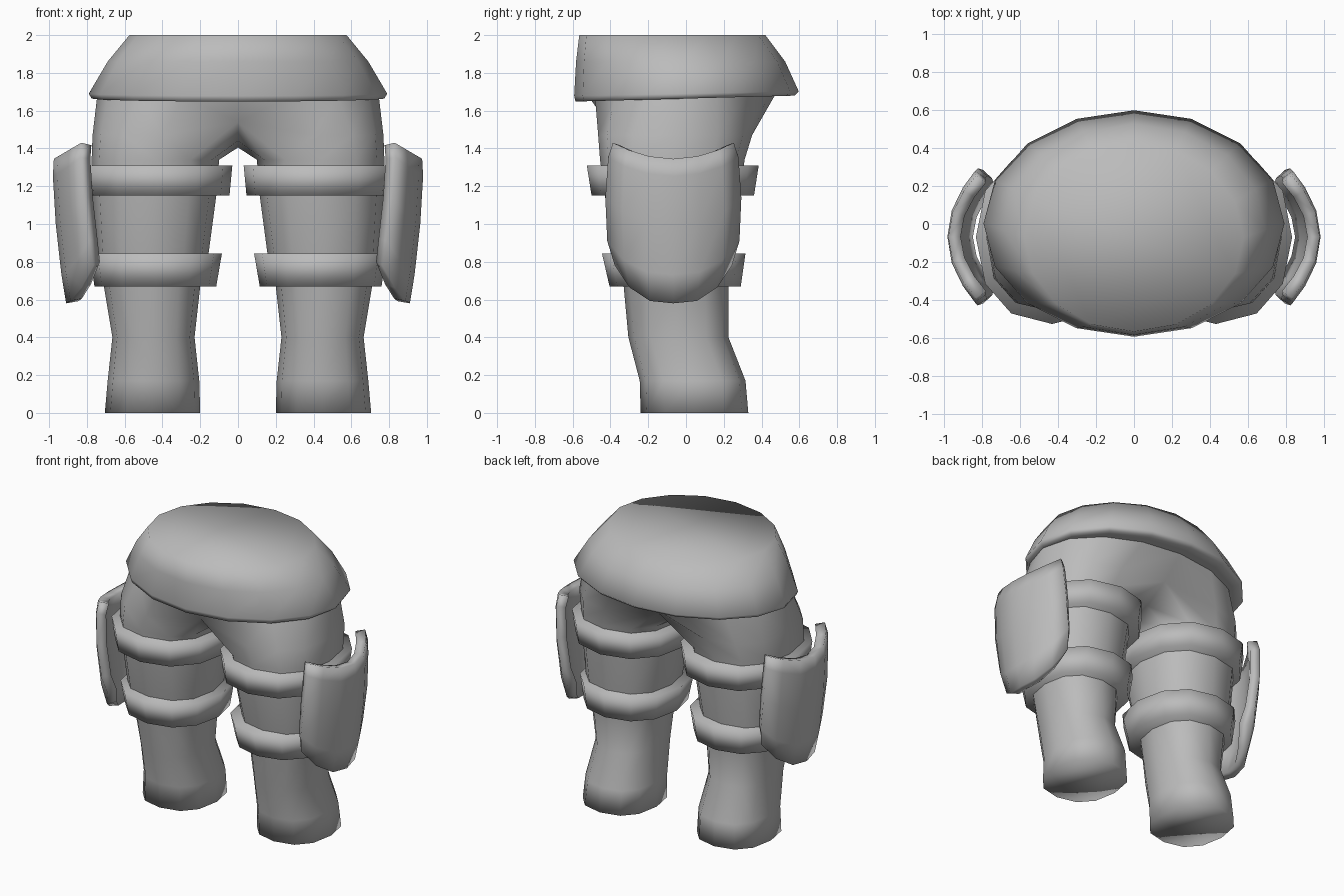
import bpy, bmesh, math

cube = bpy.data.objects.get("Cube")
if cube:
    bpy.data.objects.remove(cube, do_unlink=True)

grey = bpy.data.materials.new("plain_grey")
grey.use_nodes = True
grey.diffuse_color = (0.5, 0.5, 0.5, 1)
grey.node_tree.nodes["Principled BSDF"].inputs["Base Color"].default_value = (0.5, 0.5, 0.5, 1)


def finish(name, bm, mirrored=False, thickness=0):
    """Turn a bmesh into a smooth object with optional modifiers."""
    mesh = bpy.data.meshes.new(name)
    if not thickness:
        bmesh.ops.recalc_face_normals(bm, faces=bm.faces)
    for face in bm.faces:
        face.smooth = True
    bm.to_mesh(mesh)
    bm.free()
    mesh.materials.append(grey)
    obj = bpy.data.objects.new(name, mesh)
    bpy.context.collection.objects.link(obj)
    if thickness:
        solid = obj.modifiers.new("thickness", 'SOLIDIFY')
        solid.thickness = thickness
        solid.offset = -1
    if mirrored:
        obj.modifiers.new("mirror", 'MIRROR')
    return obj


def oval(bm, x0, x1, y0, y1, z, sides, power=1.0, tilt=0.0):
    """Oval ring of vertices; index 0 lies on the -x side, then runs over the front."""
    ring = []
    for i in range(sides):
        a = 2 * math.pi * i / sides
        c, s = (math.copysign(abs(v) ** power, v) for v in (math.cos(a), math.sin(a)))
        x = (x0 + x1) / 2 - c * (x1 - x0) / 2
        y = (y0 + y1) / 2 - s * (y1 - y0) / 2
        ring.append(bm.verts.new((x, y, z + tilt * y)))
    return ring


def bridge(bm, low, high, closed=True):
    n = len(low)
    for i in range(n if closed else n - 1):
        j = (i + 1) % n
        bm.faces.new((low[i], low[j], high[j], high[i]))


def loft(bm, rings):
    for low, high in zip(rings, rings[1:]):
        bridge(bm, low, high)


# Torso: wide tapered oval with a thin turned-in lower lip
bm = bmesh.new()
torso = [(0.74, -0.55, 0.52, 1.665, 0.027), (0.775, -0.585, 0.575, 1.664, 0.027),
         (0.79, -0.592, 0.597, 1.69, 0.02), (0.69, -0.582, 0.525, 1.86, 0),
         (0.575, -0.565, 0.42, 2.0, 0)]
rings = [oval(bm, -w, w, y0, y1, z, 16, 1, t) for w, y0, y1, z, t in torso]
loft(bm, rings)
bm.faces.new(rings[0])
bm.faces.new(rings[-1])
finish("torso", bm)

# Legs: lofted from the sole up to the thigh
SIDES = 12
bm = bmesh.new()
leg = [(0.2, 0.705, -0.24, 0.33, 0), (0.205, 0.69, -0.245, 0.315, 0.17),
       (0.23, 0.665, -0.305, 0.225, 0.4), (0.2, 0.71, -0.33, 0.225, 0.67),
       (0.155, 0.75, -0.37, 0.25, 0.85), (0.115, 0.77, -0.43, 0.29, 1.15),
       (0.1, 0.775, -0.455, 0.31, 1.34)]
rings = [oval(bm, *row, SIDES, 0.85) for row in leg]
loft(bm, rings)
bm.faces.new(rings[0])

# Hips: inner vertices meet on the centre line as an arch, outer ones rise to the waist
hips = oval(bm, 0.03, 0.77, -0.465, 0.35, 1.47, SIDES, 0.85)
arch = {0: (-0.06, 1.405), 1: (-0.26, 1.44), 2: (-0.42, 1.54),
        11: (0.13, 1.44), 10: (0.31, 1.54)}
for i, (y, z) in arch.items():
    hips[i].co = (0, y, z)
bridge(bm, rings[-1], hips)
waist = []
for i in range(9):
    a = math.pi * i / 8
    waist.append(bm.verts.new((0.745 * abs(math.sin(a)) if 0 < i < 8 else 0,
                               -0.025 - 0.495 * math.cos(a), 1.68)))
bridge(bm, hips[2:11], waist, closed=False)
finish("legs_and_hips", bm, mirrored=True)

# Leg bands: flat-topped collars around thigh and knee
bands = {"thigh_bands": [(0.045, 0.81, -0.50, 0.36, 1.15), (0.03, 0.83, -0.525, 0.385, 1.31)],
         "knee_bands": [(0.115, 0.76, -0.405, 0.29, 0.67), (0.085, 0.785, -0.445, 0.315, 0.845)]}
for name, rows in bands.items():
    bm = bmesh.new()
    rings = [oval(bm, *row, SIDES, 0.9) for row in rows]
    loft(bm, rings)
    for ring in rings:
        bm.faces.new(ring)
    finish(name, bm, mirrored=True)

# Side guards: curved shields with a scooped top and rounded lower edge
bm = bmesh.new()
grid = []
for s, width, out in [(0, 0.32, 0.975), (0.12, 0.345, 0.98), (0.45, 0.36, 0.965),
                      (0.8, 0.35, 0.935), (1, 0.31, 0.91)]:
    row = []
    for t in (-1, -0.75, -0.4, 0, 0.4, 0.75, 1):
        top = 1.345 + 0.085 * t * t
        bottom = 0.58 + 0.2 * abs(t) ** 3
        row.append(bm.verts.new((out - 0.145 * t * t, -0.067 + width * t,
                                 top + (bottom - top) * s)))
    grid.append(row)
for upper, lower in zip(grid, grid[1:]):
    bridge(bm, lower, upper, closed=False)
finish("side_guards", bm, mirrored=True, thickness=0.065)
